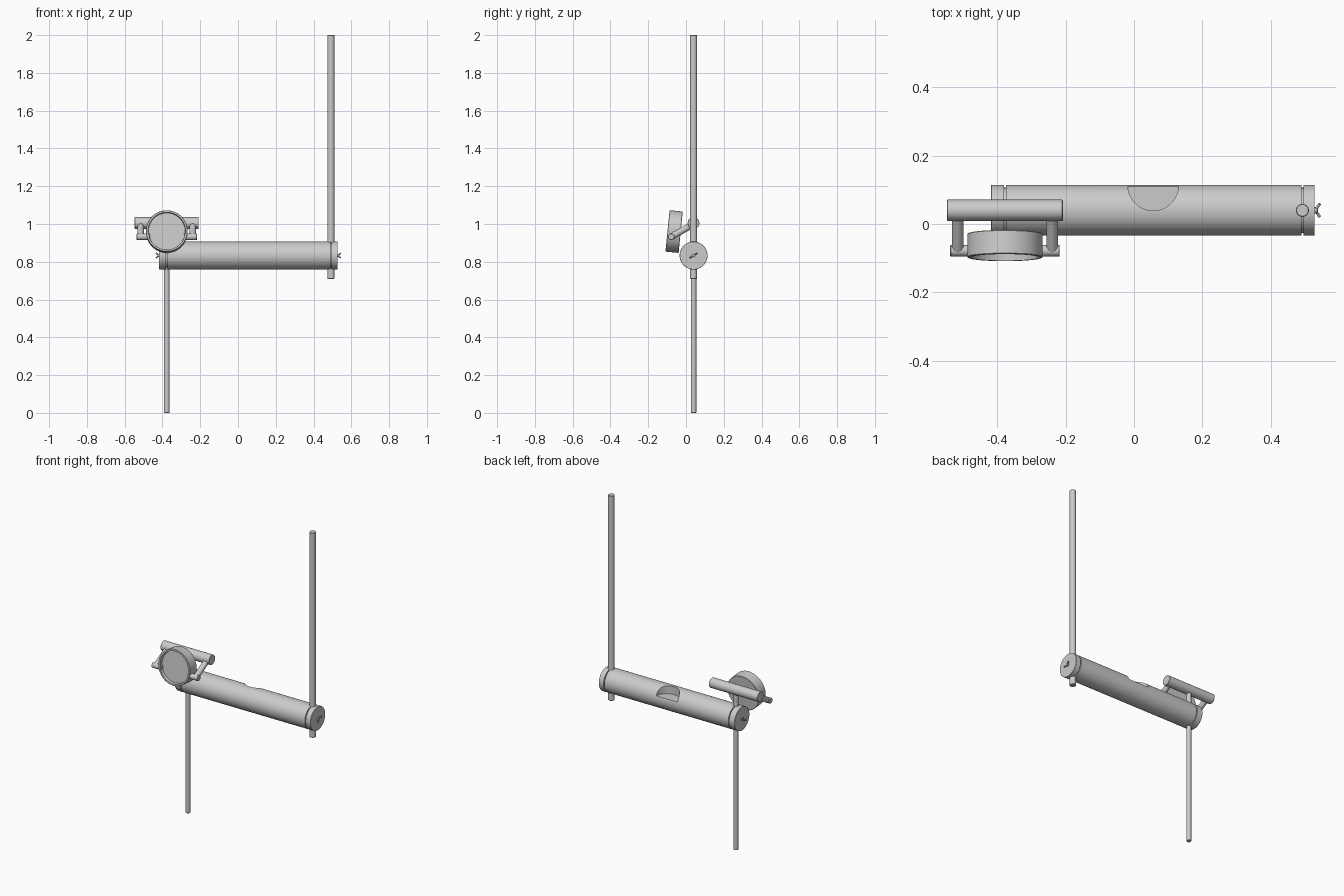
import bpy, bmesh, math
from mathutils import Vector

if "Cube" in bpy.data.objects:
    bpy.data.objects.remove(bpy.data.objects["Cube"])

metal = bpy.data.materials.new("plain_grey")
metal.diffuse_color = (0.6, 0.6, 0.6, 1)
metal.use_nodes = True
metal.node_tree.nodes["Principled BSDF"].inputs["Base Color"].default_value = metal.diffuse_color


def finish(name, bm):
    bmesh.ops.recalc_face_normals(bm, faces=bm.faces)
    mesh = bpy.data.meshes.new(name)
    bm.to_mesh(mesh)
    bm.free()
    ob = bpy.data.objects.new(name, mesh)
    bpy.context.collection.objects.link(ob)
    mesh.materials.append(metal)
    return ob


def smooth(ob):
    bpy.ops.object.select_all(action='DESELECT')
    ob.select_set(True)
    bpy.context.view_layer.objects.active = ob
    bpy.ops.object.shade_smooth_by_angle(angle=math.radians(35))
    return ob


def lathe(name, origin, axis, profile, seg=48):
    """Closed solid turned from (distance along axis, radius) points."""
    rot = Vector((0, 0, 1)).rotation_difference(Vector(axis).normalized())
    bm = bmesh.new()
    rings = []
    for t, r in profile:
        rings.append([bm.verts.new(Vector(origin) + rot @ Vector(
            (r * math.cos(2 * math.pi * i / seg), r * math.sin(2 * math.pi * i / seg), t)))
            for i in range(seg)])
    for a, b in zip(rings, rings[1:]):
        for i in range(seg):
            j = (i + 1) % seg
            bm.faces.new((a[i], a[j], b[j], b[i]))
    bm.faces.new(rings[0][::-1])
    bm.faces.new(rings[-1])
    return finish(name, bm)


def rod(name, a, b, r, seg=32):
    d = Vector(b) - Vector(a)
    n = d.length
    e = min(0.002, r * 0.2)
    return smooth(lathe(name, a, d, [(0, r - e), (e, r), (n - e, r), (n, r - e)], seg))


Y, Z, R = 0.04, 0.833, 0.074          # main tube axis and radius
XL, XR = -0.377, 0.492                # pole positions

# main tube with a clamp groove near each end
G = 0.003
body = lathe("main_tube", (-0.418, Y, Z), (1, 0, 0), [
    (0, R - 0.001), (0.001, R),
    (XL + 0.418 - G, R), (XL + 0.418 - G, R - 0.008), (XL + 0.418 + G, R - 0.008), (XL + 0.418 + G, R),
    (XR + 0.418 - G, R), (XR + 0.418 - G, R - 0.008), (XR + 0.418 + G, R - 0.008), (XR + 0.418 + G, R),
    (0.945, R), (0.946, R - 0.001)], 64)

# half-round pocket cut in the top rear of the tube
cutter = lathe("pocket_cutter", (0.056, 0.113, 0.857), (0, 0, 1), [(0, 0.074), (0.1, 0.074)], 64)
cutter.hide_render = True
mod = body.modifiers.new("pocket", 'BOOLEAN')
mod.operation, mod.solver, mod.object = 'DIFFERENCE', 'EXACT', cutter
bpy.context.view_layer.objects.active = body
bpy.ops.object.modifier_apply(modifier="pocket")
bpy.data.objects.remove(cutter)
smooth(body)

# upright poles
rod("upper_pole", (XR, Y, 0.71), (XR, Y, 2.0), 0.019)
rod("lower_pole", (XL, Y, 0.0), (XL, Y, 1.0), 0.0145)

# cross bar on top of the lower pole
rod("cross_bar", (-0.547, Y, 1.005), (-0.208, Y, 1.005), 0.031)

# arms and pivot pins holding the drum
for side, s in (("left", -1), ("right", 1)):
    x = XL + s * 0.138
    rod(side + "_arm", (x, Y, 1.0), (x, -0.078, 0.932), 0.017)
    rod(side + "_pivot_pin", (XL + s * 0.09, -0.078, 0.932), (XL + s * 0.16, -0.078, 0.932), 0.017)

# round drum with recessed front, tipped slightly upwards
front = Vector((0, -1, 0.1)).normalized()
centre = Vector((XL, -0.063, 0.96))
smooth(lathe("drum", centre - front * 0.035, front, [
    (0, 0.108), (0.002, 0.11), (0.068, 0.11), (0.07, 0.108),
    (0.07, 0.099), (0.05, 0.097)], 64))

# wing screws on both tube ends
for side, x, s in (("left", -0.418, -1), ("right", 0.528, 1)):
    rod(side + "_screw_hub", (x - s * 0.003, Y, Z), (x + s * 0.009, Y, Z), 0.009, 20)
    for k, w in (("front", -1), ("rear", 1)):
        rod(f"{side}_screw_wing_{k}", (x + s * 0.004, Y + w * 0.004, Z + w * 0.003),
            (x + s * 0.015, Y + w * 0.019, Z + w * 0.012), 0.004, 12)
